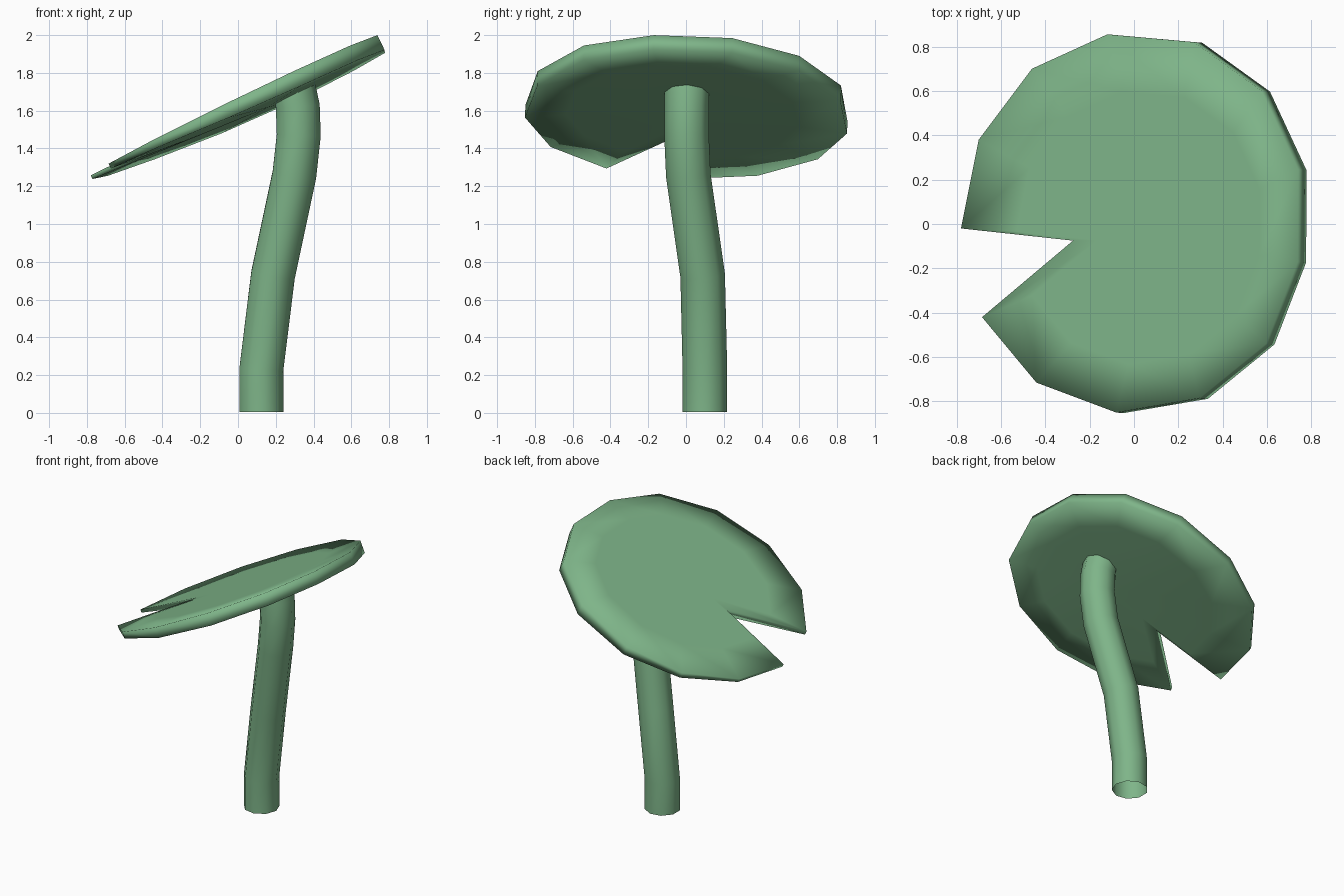
import bpy, bmesh, math
from mathutils import Vector

if "Cube" in bpy.data.objects:
    bpy.data.objects.remove(bpy.data.objects["Cube"])

green = bpy.data.materials.new("leaf green")
green.diffuse_color = (0.21, 0.46, 0.25, 1)
green.use_nodes = True
green.node_tree.nodes["Principled BSDF"].inputs["Base Color"].default_value = green.diffuse_color


def finish(name, bm):
    bmesh.ops.recalc_face_normals(bm, faces=bm.faces)
    me = bpy.data.meshes.new(name)
    bm.to_mesh(me)
    bm.free()
    me.materials.append(green)
    for p in me.polygons:
        p.use_smooth = True
    ob = bpy.data.objects.new(name, me)
    bpy.context.collection.objects.link(ob)
    return ob


def loft(bm, rings):
    loops = [[bm.verts.new(p) for p in r] for r in rings]
    n = len(loops[0])
    for a, b in zip(loops, loops[1:]):
        for i in range(n):
            j = (i + 1) % n
            bm.faces.new((a[i], a[j], b[j], b[i]))
    return loops


# Leaf pad: tilted notched disc, thinner toward the notch side
outline = [(-.78, -.02), (-.70, .38), (-.46, .70), (-.12, .855), (.27, .82),
           (.575, .60), (.74, .245), (.738, -.17), (.595, -.54), (.295, -.785),
           (-.08, -.85), (-.44, -.715), (-.685, -.42), (-.275, -.075)]
normal = Vector((-.485, .04, 1)).normalized()


def top(x, y):
    return Vector((x, y, 1.635 + .485 * x - .04 * y))


def under(x, y):
    return top(x, y) - normal * min(.087, .08 + .075 * x)


cx, cy = .12, -.07
inner = [(cx + (x - cx) * .72, cy + (y - cy) * .72) for x, y in outline]
bm = bmesh.new()
loops = loft(bm, [[under(*p) for p in inner], [under(*p) for p in outline],
                  [top(*p) for p in outline], [top(*p) for p in inner]])
for ring, f in ((loops[0], under), (loops[-1], top)):
    c = bm.verts.new(f(cx, cy))
    for i in range(len(ring)):
        bm.faces.new((c, ring[i], ring[(i + 1) % len(ring)]))
finish("leaf_pad", bm)

# Stem: curved open tube, last ring follows the underside of the pad
path = [Vector(p) for p in ((.12, .10, .005), (.12, .10, .23), (.182, .088, .73),
                            (.295, .012, 1.26), (.318, .003, 1.47),
                            (.313, .003, 1.62), (.297, .005, 1.71))]
sides, radius = 9, .12
rings = []
for i, p in enumerate(path):
    if i == 0:
        d = Vector((0, 0, 1))
    elif i == len(path) - 1:
        d = normal
    else:
        d = ((path[i + 1] - p).normalized() + (p - path[i - 1]).normalized()).normalized()
    v = d.cross(Vector((1, 0, 0))).normalized()
    u = v.cross(d)
    rings.append([p + radius * (u * math.cos(a) + v * math.sin(a))
                  for a in (2 * math.pi * k / sides for k in range(sides))])
bm = bmesh.new()
loft(bm, rings)
finish("stem", bm)
